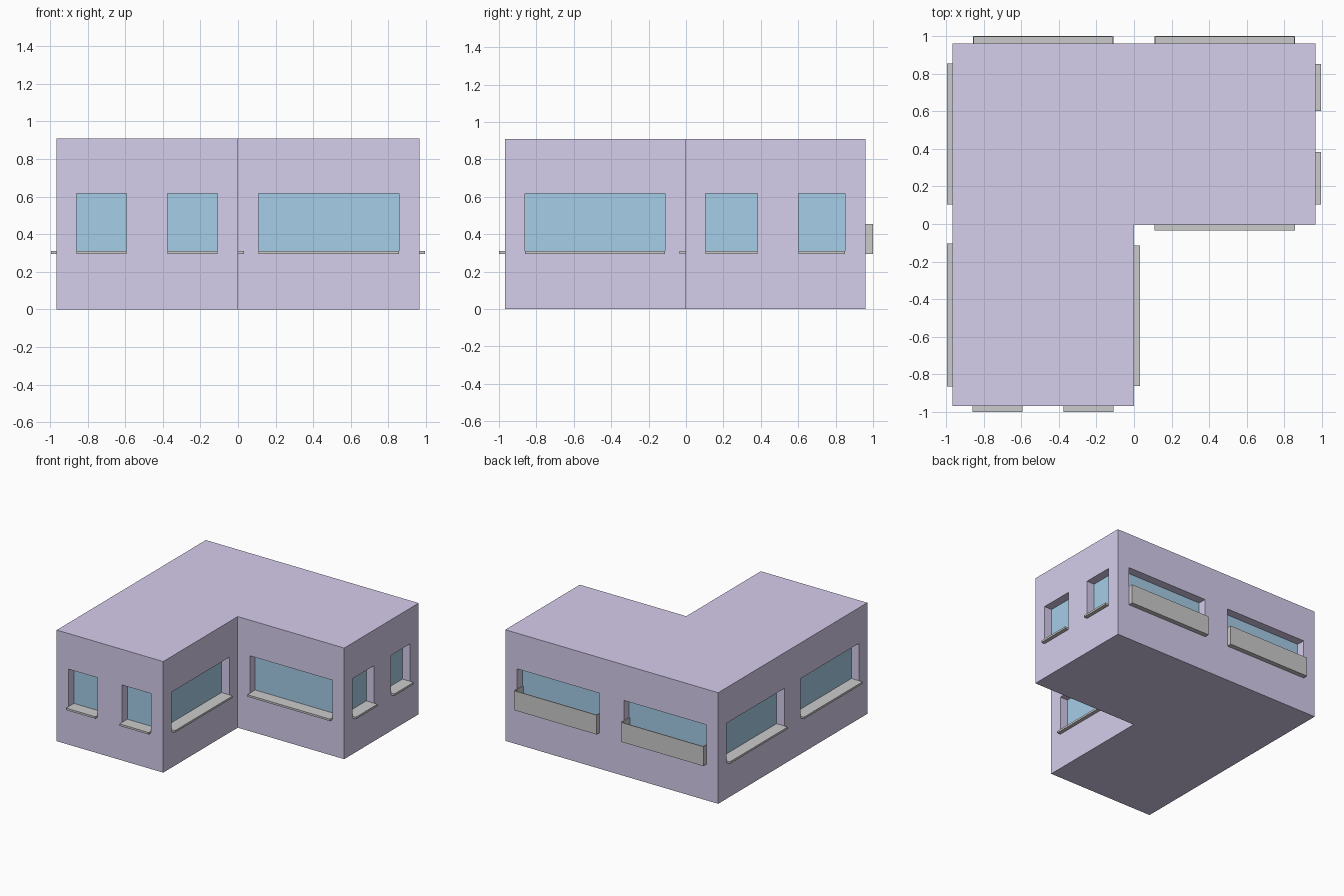
import bpy, bmesh

if "Cube" in bpy.data.objects:
    bpy.data.objects.remove(bpy.data.objects["Cube"])

H, HALF, YOFF = 0.91, 0.9645, -0.0035      # height, half plan size, y shift of the plan
Z0, ZS, Z1, ZP = 0.295, 0.311, 0.618, 0.454  # sill bottom, sill top, head, planter top
DEPTH, GLASS, OUT, PLANT, T = 0.07, 0.01, 0.031, 0.039, 0.007


def material(name, color):
    m = bpy.data.materials.new(name)
    m.diffuse_color = color
    m.use_nodes = True
    m.node_tree.nodes["Principled BSDF"].inputs["Base Color"].default_value = m.diffuse_color
    return m


lilac = material("lilac_wall", (0.67, 0.61, 0.84, 1))
blue = material("blue_glass", (0.38, 0.61, 0.80, 1))


def make_object(name, bm, mat=None):
    bmesh.ops.recalc_face_normals(bm, faces=bm.faces)
    mesh = bpy.data.meshes.new(name)
    bm.to_mesh(mesh)
    bm.free()
    ob = bpy.data.objects.new(name, mesh)
    bpy.context.collection.objects.link(ob)
    if mat:
        mesh.materials.append(mat)
    return ob


def add_box(bm, lo, hi):
    verts = bmesh.ops.create_cube(bm, size=1)["verts"]
    for v in verts:
        v.co = [(l + h) / 2 + c * (h - l) for l, h, c in zip(lo, hi, v.co)]


def wall_box(bm, wall, along, out, z):
    """Box given along a wall and by distance outward from its face."""
    axis, sign, pos = wall
    normal = sorted(pos + sign * d for d in out)
    pairs = [normal, along, z] if axis == "x" else [along, normal, z]
    add_box(bm, [p[0] for p in pairs], [p[1] for p in pairs])


# Walls: normal axis, outward direction, face position, window spans
front, back = ("y", -1, -HALF + YOFF), ("y", 1, HALF + YOFF)
left, right = ("x", -1, -HALF), ("x", 1, HALF)
inner_front, inner_right = ("y", -1, YOFF), ("x", 1, 0.0)
windows = [
    ("front", front, [(-0.858, -0.594), (-0.374, -0.11)], False),
    ("inner_front", inner_front, [(0.109, 0.857)], False),
    ("inner_right", inner_right, [(-0.861, -0.113)], False),
    ("right", right, [(0.104, 0.383), (0.601, 0.851)], False),
    ("left", left, [(-0.863, -0.105), (0.105, 0.853)], False),
    ("back", back, [(-0.857, -0.109), (0.109, 0.857)], True),
]

# L-shaped body
bm = bmesh.new()
plan = [(-HALF, -HALF), (0, -HALF), (0, 0), (HALF, 0), (HALF, HALF), (-HALF, HALF)]
base = bm.faces.new([bm.verts.new((x, y + YOFF, 0)) for x, y in plan])
top = bmesh.ops.extrude_face_region(bm, geom=[base])["geom"]
bmesh.ops.translate(bm, vec=(0, 0, H),
                    verts=[v for v in top if isinstance(v, bmesh.types.BMVert)])
body = make_object("building_body", bm, lilac)

# Window panes, sills and planter trays
cut = bmesh.new()
for name, wall, spans, planter in windows:
    for i, (a, b) in enumerate(spans, 1):
        wall_box(cut, wall, (a, b), (-DEPTH - GLASS, 0.05), (Z0, Z1))

        pane = bmesh.new()
        wall_box(pane, wall, (a, b), (-DEPTH - GLASS, -DEPTH), (Z0, Z1))
        make_object(f"{name}_window_{i}", pane, blue)

        sill = bmesh.new()
        reach = PLANT if planter else OUT
        wall_box(sill, wall, (a, b), (-DEPTH, reach), (Z0, ZS))
        if planter:
            wall_box(sill, wall, (a, b), (reach - T, reach), (ZS, ZP))
            for s, e in ((a, a + T), (b - T, b)):
                wall_box(sill, wall, (s, e), (-DEPTH, reach - T), (ZS, ZP))
        make_object(f"{name}_{'planter' if planter else 'sill'}_{i}", sill)

# Cut the window recesses
cutter = make_object("window_cutter", cut)
cutter.hide_render = True
mod = body.modifiers.new("window_recesses", "BOOLEAN")
mod.operation, mod.solver, mod.object = "DIFFERENCE", "EXACT", cutter
bpy.context.view_layer.objects.active = body
bpy.ops.object.modifier_apply(modifier=mod.name)
bpy.data.objects.remove(cutter)
